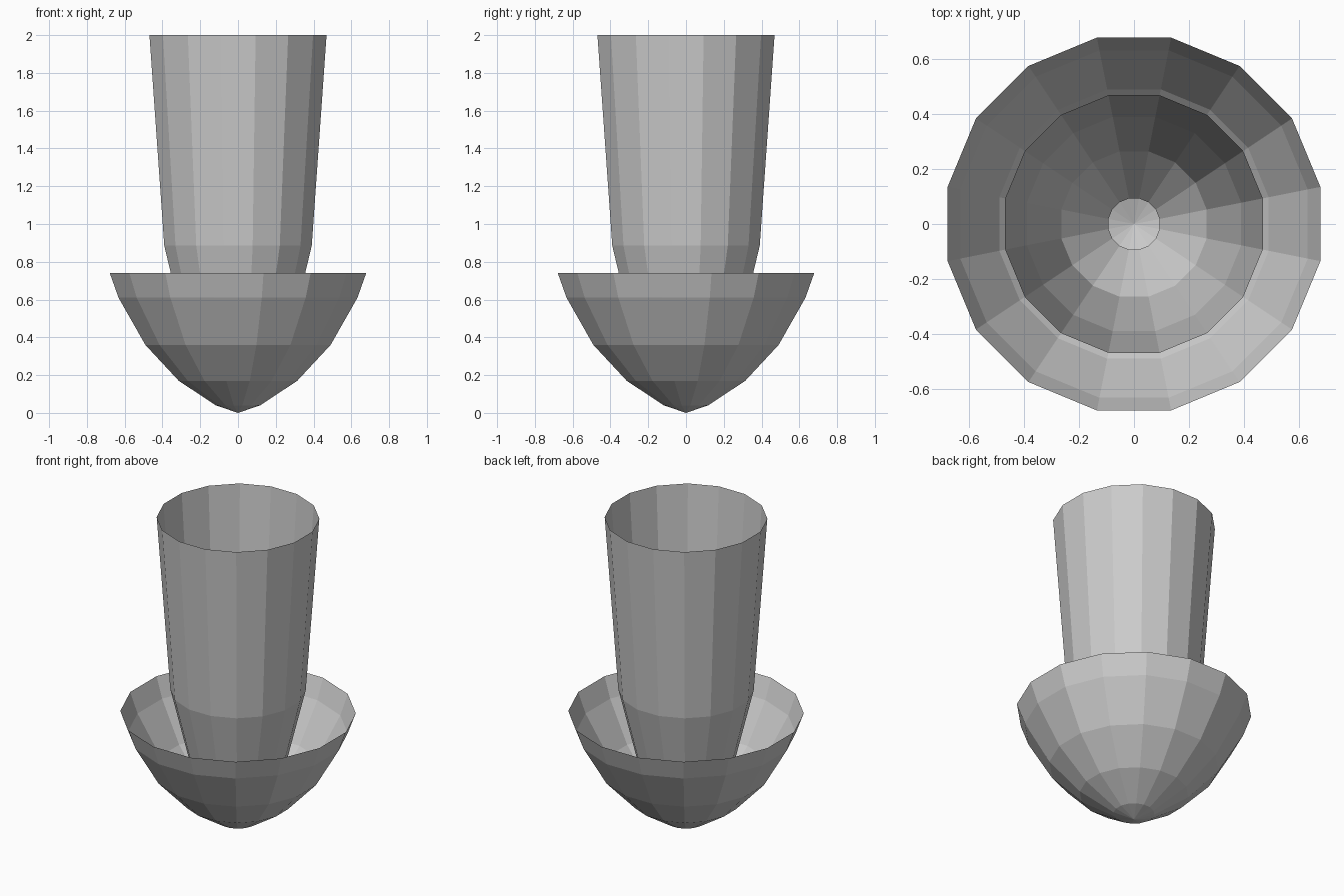
import bpy, bmesh, math

SIDES = 16

cube = bpy.data.objects.get("Cube")
if cube:
    bpy.data.objects.remove(cube, do_unlink=True)

# Single plain grey
grey = bpy.data.materials.new("plain grey")
grey.use_nodes = True
colour = (0.6, 0.6, 0.6, 1)
grey.diffuse_color = colour
grey.node_tree.nodes["Principled BSDF"].inputs["Base Color"].default_value = colour


def lathe(name, profile):
    """Revolve (radius, height) points, flat sides facing the axes."""
    bm = bmesh.new()
    rings = []
    for radius, z in profile:
        if radius == 0:
            rings.append([bm.verts.new((0, 0, z))] * SIDES)
            continue
        ring = []
        for i in range(SIDES):
            a = (i + 0.5) * math.tau / SIDES
            ring.append(bm.verts.new((radius * math.cos(a), radius * math.sin(a), z)))
        rings.append(ring)
    for low, high in zip(rings, rings[1:]):
        for i in range(SIDES):
            j = (i + 1) % SIDES
            corners = dict.fromkeys((low[i], low[j], high[j], high[i]))
            bm.faces.new(list(corners))
    mesh = bpy.data.meshes.new(name)
    bm.to_mesh(mesh)
    bm.free()
    mesh.materials.append(grey)
    obj = bpy.data.objects.new(name, mesh)
    bpy.context.collection.objects.link(obj)
    return obj


# Open bowl with a pointed base
lathe("bowl", [(0, 0), (0.12, 0.04), (0.32, 0.17), (0.5, 0.36), (0.645, 0.61)])

# Flared rim band
lathe("bowl_rim", [(0.645, 0.61), (0.692, 0.74)])

# Open flared tube standing in the bowl
lathe("tube", [(0.095, 0.13), (0.27, 0.36), (0.398, 0.885), (0.478, 2)])
